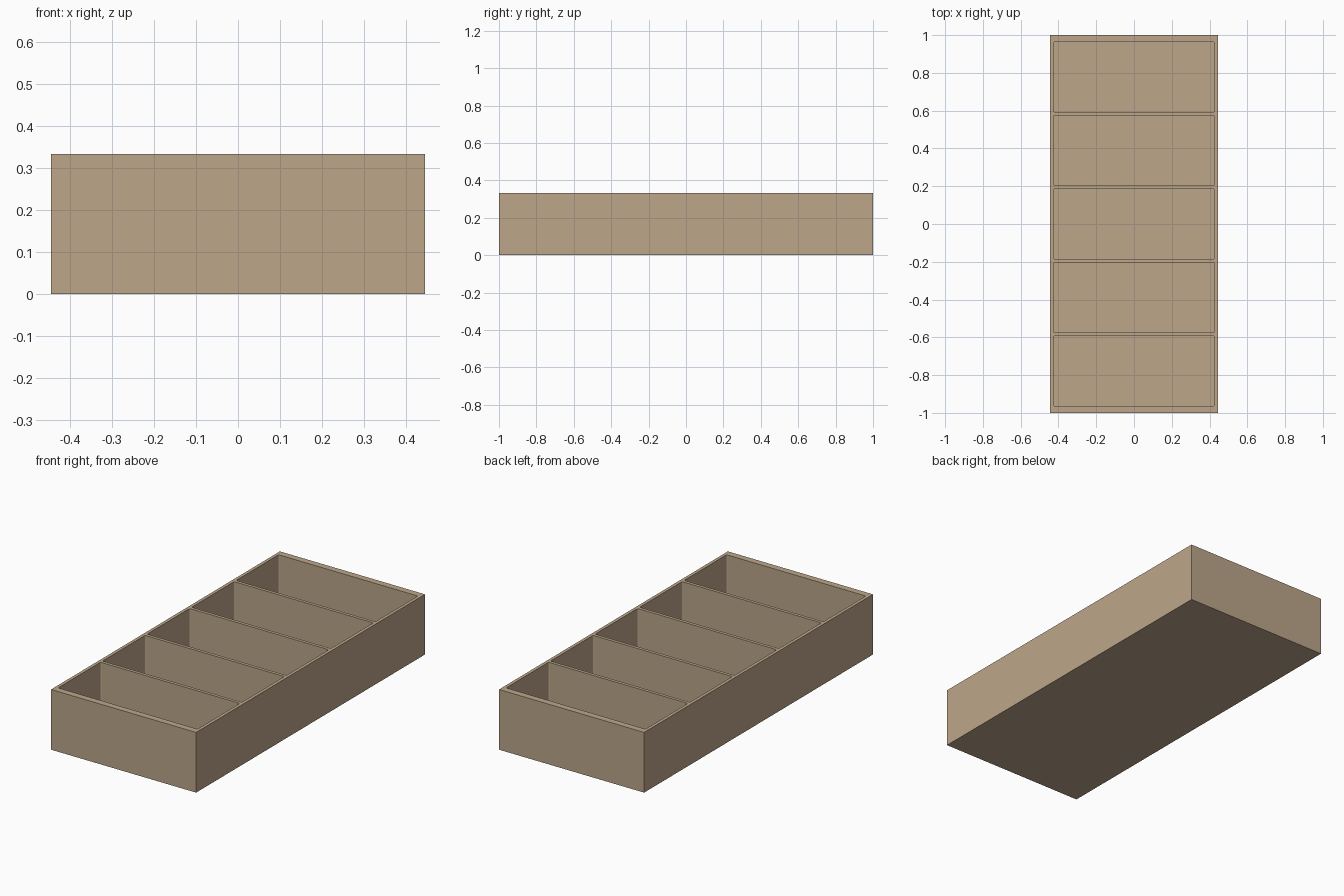
import bpy
import bmesh
from mathutils import Matrix, Vector

cube = bpy.data.objects.get("Cube")
if cube:
    bpy.data.objects.remove(cube, do_unlink=True)

# Overall size, compartments and wall thickness
WIDTH, LENGTH, HEIGHT = 0.888, 2.0, 0.333
WALL = FLOOR = 0.018
COUNT, PITCH, POCKET = 5, 0.389, 0.371

tan = bpy.data.materials.new("tan")
tan.use_nodes = True
colour = (0.503, 0.381, 0.254, 1)
tan.diffuse_color = colour
tan.node_tree.nodes["Principled BSDF"].inputs["Base Color"].default_value = colour


def add_box(bm, centre, size):
    matrix = Matrix.Translation(centre) @ Matrix.Diagonal((*size, 1))
    bmesh.ops.create_cube(bm, size=1, matrix=matrix)


def make_object(name, bm):
    mesh = bpy.data.meshes.new(name)
    bm.to_mesh(mesh)
    bm.free()
    mesh.materials.append(tan)
    obj = bpy.data.objects.new(name, mesh)
    bpy.context.collection.objects.link(obj)
    return obj


# Solid tray block
bm = bmesh.new()
add_box(bm, (0, 0, HEIGHT / 2), (WIDTH, LENGTH, HEIGHT))
tray = make_object("compartment_tray", bm)

# Row of compartment cutters with slightly rounded upright corners
bm = bmesh.new()
for i in range(COUNT):
    y = (i - (COUNT - 1) / 2) * PITCH
    add_box(bm, (0, y, FLOOR + HEIGHT / 2), (WIDTH - 2 * WALL, POCKET, HEIGHT))
upright = [e for e in bm.edges
           if abs((e.verts[0].co - e.verts[1].co).normalized().dot(Vector((0, 0, 1)))) > 0.9]
bmesh.ops.bevel(bm, geom=upright, offset=0.007, segments=3, profile=0.5, affect="EDGES")
cutter = make_object("compartment_cutter", bm)
cutter.hide_render = True

# Hollow out the tray, keep the result and drop the cutter
cut = tray.modifiers.new("compartments", "BOOLEAN")
cut.operation = "DIFFERENCE"
cut.solver = "EXACT"
cut.object = cutter
bpy.context.view_layer.update()
graph = bpy.context.evaluated_depsgraph_get()
hollow = bpy.data.meshes.new_from_object(tray.evaluated_get(graph))
tray.modifiers.clear()
tray.data = hollow
bpy.data.objects.remove(cutter, do_unlink=True)
